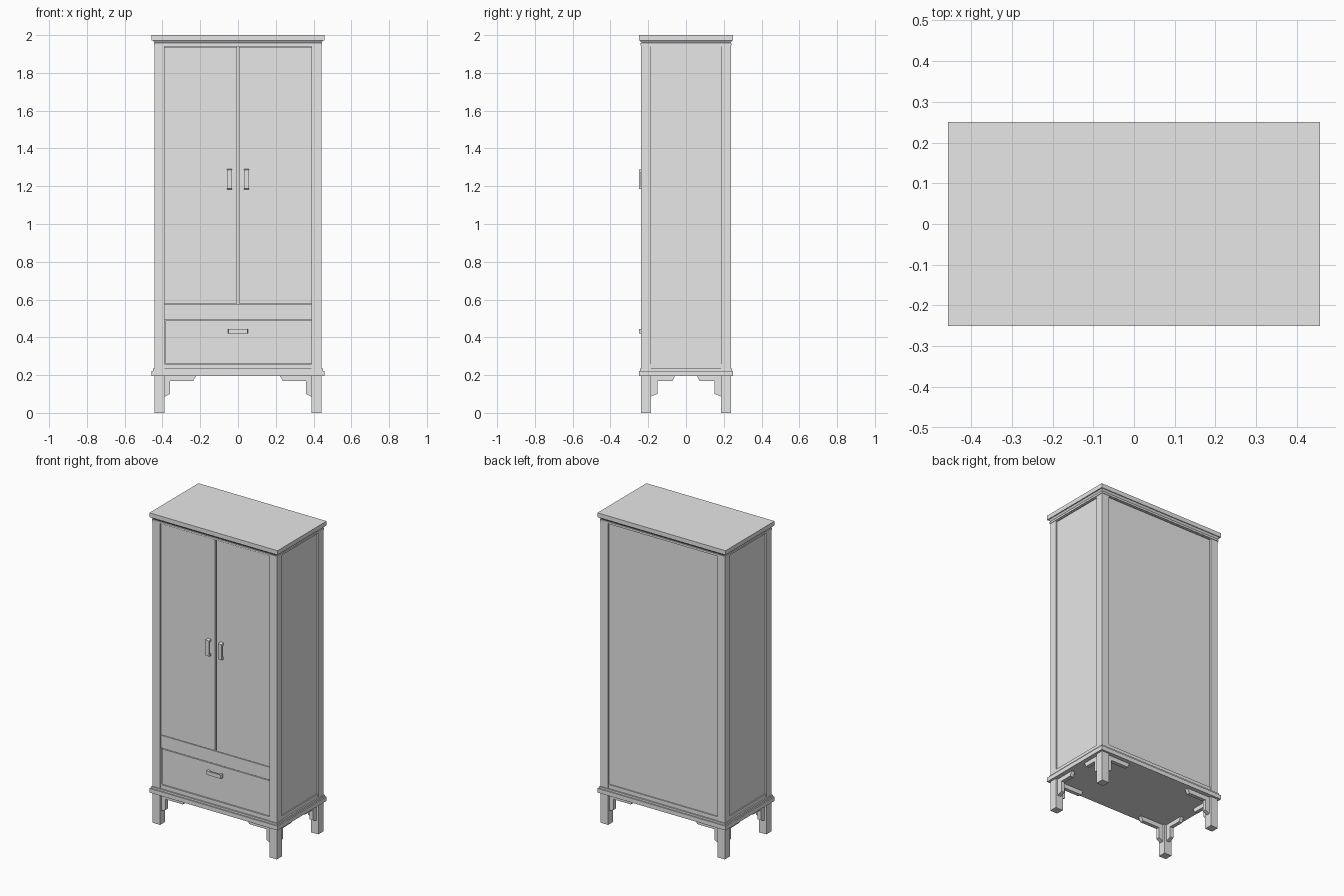
import bpy
import bmesh

cube = bpy.data.objects.get("Cube")
if cube:
    bpy.data.objects.remove(cube, do_unlink=True)

# One plain grey for the whole cabinet
grey = bpy.data.materials.new("plain_grey")
grey.use_nodes = True
colour = (0.8, 0.8, 0.8, 1)
grey.diffuse_color = colour
grey.node_tree.nodes["Principled BSDF"].inputs["Base Color"].default_value = colour


def finish(name, bm, mirror=""):
    """Turn a bmesh into an object, mirrored about the centre where asked."""
    bmesh.ops.recalc_face_normals(bm, faces=bm.faces)
    mesh = bpy.data.meshes.new(name)
    bm.to_mesh(mesh)
    bm.free()
    mesh.materials.append(grey)
    obj = bpy.data.objects.new(name, mesh)
    bpy.context.collection.objects.link(obj)
    if mirror:
        mod = obj.modifiers.new("Mirror", "MIRROR")
        mod.use_axis = ["x" in mirror, "y" in mirror, False]
        mod.use_mirror_merge = False
    return obj


def box(name, xs, ys, zs, mirror=""):
    bm = bmesh.new()
    bmesh.ops.create_cube(bm, size=1)
    for v in bm.verts:
        v.co = [r[0] if c < 0 else r[1] for c, r in zip(v.co, (xs, ys, zs))]
    return finish(name, bm, mirror)


def prism(name, profile, near, far, place, mirror=""):
    """Extrude a flat profile; place(a, b, depth) gives the position."""
    bm = bmesh.new()
    rings = [[bm.verts.new(place(a, b, d)) for a, b in profile] for d in (near, far)]
    bm.faces.new(rings[0])
    bm.faces.new(rings[1])
    n = len(profile)
    for i in range(n):
        j = (i + 1) % n
        bm.faces.new((rings[0][i], rings[0][j], rings[1][j], rings[1][i]))
    return finish(name, bm, mirror)


def moulding(name, steps):
    """Rectangular stack; each step is (half width, half depth, height)."""
    bm = bmesh.new()
    rings = [[bm.verts.new((sx * w, sy * d, z))
              for sx, sy in ((-1, -1), (1, -1), (1, 1), (-1, 1))] for w, d, z in steps]
    bm.faces.new(rings[0])
    bm.faces.new(rings[-1])
    for low, high in zip(rings, rings[1:]):
        for i in range(4):
            j = (i + 1) % 4
            bm.faces.new((low[i], low[j], high[j], high[i]))
    return finish(name, bm)


# Stepped plinth and cornice
moulding("plinth", [(0.457, 0.25, 0.196), (0.457, 0.25, 0.223),
                    (0.449, 0.243, 0.223), (0.449, 0.243, 0.235)])
moulding("cornice", [(0.446, 0.24, 1.945), (0.446, 0.24, 1.957),
                     (0.44, 0.234, 1.957), (0.451, 0.245, 1.972),
                     (0.457, 0.25, 1.972), (0.457, 0.25, 2.0)])

# Corner posts that run down into the legs
POST_X, POST_Y = (0.39, 0.443), (0.186, 0.237)
box("corner_post", POST_X, POST_Y, (0, 1.95), "xy")

# Rails between the posts, top and bottom, on all sides
for label, zs in (("bottom", (0.23, 0.26)), ("top", (1.94, 1.95))):
    box(label + "_long_rail", (-0.39, 0.39), (0.2, 0.234), zs, "y")
    box(label + "_side_rail", (0.4, 0.44), (-0.186, 0.186), zs, "x")

# Recessed panels and inner carcass
box("side_panel", (0.415, 0.433), (-0.19, 0.19), (0.23, 1.95), "x")
box("back_panel", (-0.395, 0.395), (0.205, 0.227), (0.23, 1.95))
box("carcass_front", (-0.395, 0.395), (-0.212, -0.2), (0.23, 1.95))

# Doors, middle rail and drawer front
FRONT = (-0.228, -0.212)
box("door", (0.005, 0.389), FRONT, (0.579, 1.937), "x")
box("middle_rail", (-0.39, 0.39), (-0.227, -0.212), (0.493, 0.575))
box("drawer_front", (-0.384, 0.389), FRONT, (0.262, 0.489))

# Shaped brackets beside each leg
front_bracket = [(0.39, 0.2), (0.39, 0.085), (0.36, 0.1), (0.36, 0.168),
                 (0.237, 0.168), (0.22, 0.2)]
side_bracket = [(0.19, 0.2), (0.19, 0.085), (0.152, 0.1), (0.152, 0.168),
                (0.072, 0.168), (0.055, 0.2)]
prism("long_bracket", front_bracket, 0.2, 0.224, lambda a, b, d: (a, d, b), "xy")
prism("side_bracket", side_bracket, 0.405, 0.429, lambda a, b, d: (d, a, b), "xy")

# Arched pull handles
arch = [(-0.054, 0), (-0.05, 0.022), (0.05, 0.022), (0.054, 0),
        (0.04, 0), (0.036, 0.013), (-0.036, 0.013), (-0.04, 0)]
prism("door_handle", arch, 0.033, 0.057,
      lambda a, b, d: (d, FRONT[0] - b, 1.237 + a), "x")
prism("drawer_handle", arch, 0.42, 0.444,
      lambda a, b, d: (a, FRONT[0] - b, d))
